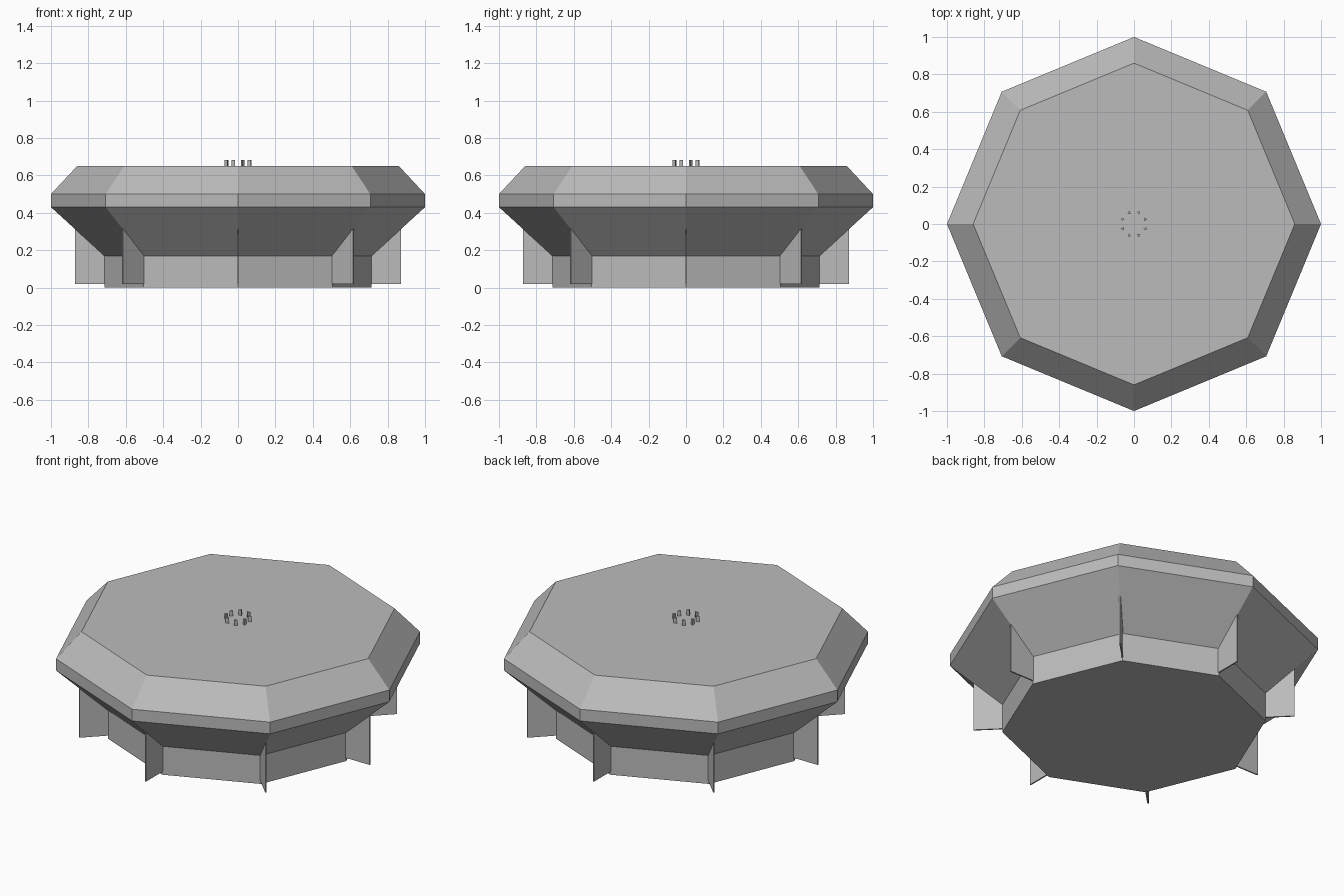
import bpy, bmesh, math
from mathutils import Matrix

cube = bpy.data.objects.get("Cube")
if cube:
    bpy.data.objects.remove(cube, do_unlink=True)

SIDES = 8
GREY = (0.5, 0.5, 0.5, 1)
grey = bpy.data.materials.new("plain grey")
grey.use_nodes = True
grey.diffuse_color = GREY
grey.node_tree.nodes["Principled BSDF"].inputs["Base Color"].default_value = GREY


def finish(name, bm):
    bmesh.ops.recalc_face_normals(bm, faces=bm.faces)
    mesh = bpy.data.meshes.new(name)
    bm.to_mesh(mesh)
    bm.free()
    mesh.materials.append(grey)
    obj = bpy.data.objects.new(name, mesh)
    bpy.context.collection.objects.link(obj)


# Octagonal body: stacked rings of (radius, height), capped at both ends
bm = bmesh.new()
rings = []
for radius, z in [(0.715, 0), (0.715, 0.17), (1, 0.43), (1, 0.5), (0.86, 0.65)]:
    angles = [math.tau * i / SIDES for i in range(SIDES)]
    rings.append([bm.verts.new((radius * math.cos(a), radius * math.sin(a), z)) for a in angles])
for low, high in zip(rings, rings[1:]):
    for i in range(SIDES):
        j = (i + 1) % SIDES
        bm.faces.new((low[i], low[j], high[j], high[i]))
bm.faces.new(rings[0])
bm.faces.new(rings[-1])
finish("octagonal_body", bm)

# Thin upright fins at the corners, tucked under the sloping overhang
for i in range(SIDES):
    bm = bmesh.new()
    outline = [(0.7, 0.02), (0.872, 0.02), (0.872, 0.313), (0.715, 0.17), (0.7, 0.17)]
    face = bm.faces.new([bm.verts.new((r, -0.004, z)) for r, z in outline])
    side = bmesh.ops.extrude_face_region(bm, geom=[face])["geom"]
    bmesh.ops.translate(bm, vec=(0, 0.008, 0),
                        verts=[v for v in side if isinstance(v, bmesh.types.BMVert)])
    bm.transform(Matrix.Rotation(math.tau * i / SIDES, 4, "Z"))
    finish(f"corner_fin_{i + 1}", bm)

# Ring of tiny three-sided pegs in the middle of the top
for i in range(SIDES):
    bm = bmesh.new()
    bmesh.ops.create_cone(bm, cap_ends=True, segments=3, radius1=0.011, radius2=0.011, depth=0.035)
    place = Matrix.Rotation(math.tau * (i + 0.5) / SIDES, 4, "Z") @ Matrix.Translation((0.066, 0, 0.6645))
    bm.transform(place)
    finish(f"top_peg_{i + 1}", bm)
